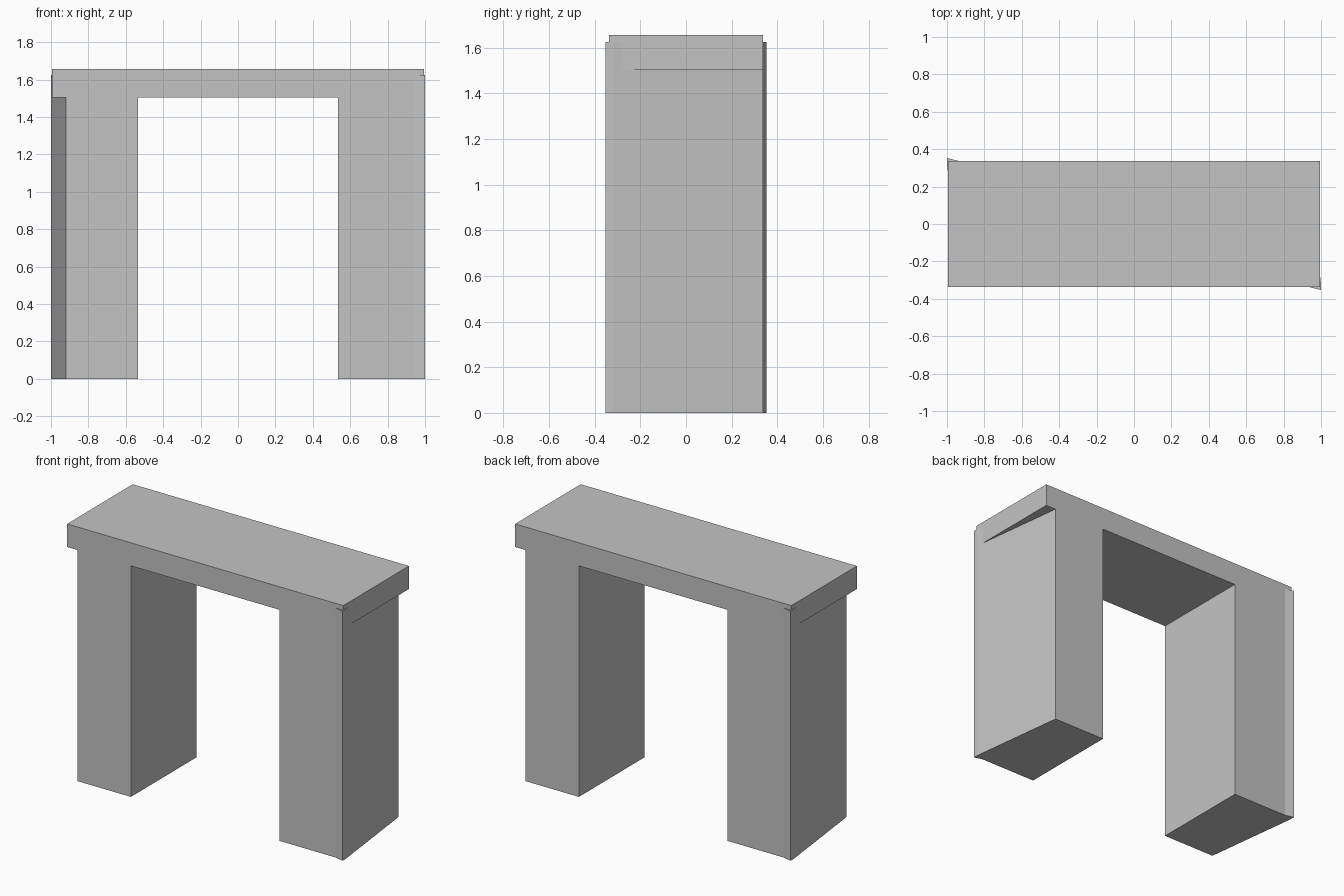
import bpy
import bmesh

cube = bpy.data.objects.get("Cube")
if cube:
    bpy.data.objects.remove(cube, do_unlink=True)

stone = bpy.data.materials.new("grey_stone")
stone.use_nodes = True
GREY = (0.55, 0.55, 0.55, 1)
stone.diffuse_color = GREY
stone.node_tree.nodes["Principled BSDF"].inputs["Base Color"].default_value = GREY


def prism(name, outline, bottom, top):
    """Extrude a plan outline upward between two heights."""
    bm = bmesh.new()
    base = bm.faces.new([bm.verts.new((x, y, bottom)) for x, y in outline])
    extruded = bmesh.ops.extrude_face_region(bm, geom=[base])["geom"]
    risen = [v for v in extruded if isinstance(v, bmesh.types.BMVert)]
    bmesh.ops.translate(bm, verts=risen, vec=(0, 0, top - bottom))
    bmesh.ops.recalc_face_normals(bm, faces=bm.faces)
    mesh = bpy.data.meshes.new(name)
    bm.to_mesh(mesh)
    bm.free()
    mesh.materials.append(stone)
    obj = bpy.data.objects.new(name, mesh)
    bpy.context.collection.objects.link(obj)
    return obj


# Lintel slab across the top
W, D = 0.995, 0.338
prism("lintel", [(-W, -D), (W, -D), (W, D), (-W, D)], 1.505, 1.655)

# Legs: slanted outer side with a small flared corner, turned half round for the pair
leg_plan = [(0.535, -D), (0.94, -D), (1, -0.353), (1, -0.32), (0.92, D), (0.535, D)]
for name, turn in (("left_leg", 1), ("right_leg", -1)):
    prism(name, [(turn * x, turn * y) for x, y in leg_plan], 0, 1.625)
